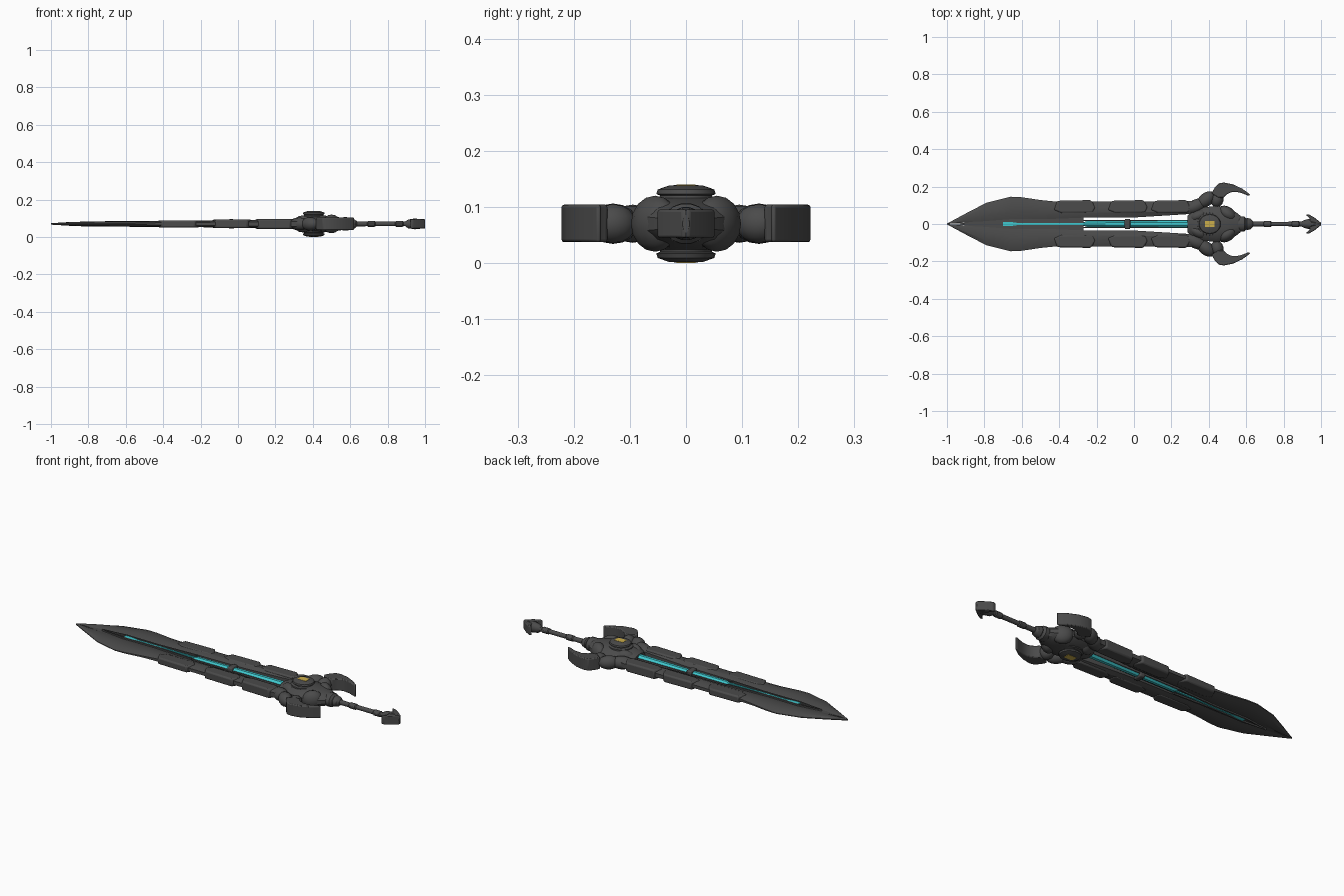
import bpy, bmesh, math
from mathutils import Matrix

cube = bpy.data.objects.get("Cube")
if cube:
    bpy.data.objects.remove(cube, do_unlink=True)

M = 0.07  # height of the middle plane


def material(name, rgb):
    m = bpy.data.materials.new(name)
    m.use_nodes = True
    m.diffuse_color = (*rgb, 1)
    m.node_tree.nodes["Principled BSDF"].inputs["Base Color"].default_value = (*rgb, 1)
    return m


STEEL = material("dark steel", (0.07, 0.07, 0.07))
GLOW = material("cyan glow", (0.05, 0.58, 0.62))
GOLD = material("gold", (0.6, 0.42, 0.07))


def finish(name, bm, mat, mirror="", bevel=0, angle=30):
    """Turn a bmesh into an object, mirrored across the middle where wanted."""
    bmesh.ops.recalc_face_normals(bm, faces=bm.faces)
    me = bpy.data.meshes.new(name)
    bm.to_mesh(me)
    bm.free()
    me.materials.append(mat)
    ob = bpy.data.objects.new(name, me)
    bpy.context.collection.objects.link(ob)
    ob.location.z = M
    if bevel:
        b = ob.modifiers.new("Bevel", "BEVEL")
        b.width, b.segments, b.limit_method = bevel, 2, "ANGLE"
    if mirror:
        m = ob.modifiers.new("Mirror", "MIRROR")
        m.use_axis = (False, "y" in mirror, "z" in mirror)
        m.use_mirror_merge = False
    bpy.ops.object.select_all(action="DESELECT")
    bpy.context.view_layer.objects.active = ob
    ob.select_set(True)
    bpy.ops.object.shade_smooth_by_angle(angle=math.radians(angle))
    return ob


def loft(name, rings, mat=STEEL, **kw):
    """Skin a list of equal-length closed rings and cap both ends."""
    bm = bmesh.new()
    loops = [[bm.verts.new(p) for p in r] for r in rings]
    for a, b in zip(loops, loops[1:]):
        for i in range(len(a)):
            j = (i + 1) % len(a)
            bm.faces.new((a[i], a[j], b[j], b[i]))
    bm.faces.new(loops[0])
    bm.faces.new(loops[-1])
    return finish(name, bm, mat, **kw)


def oval_x(name, stations, sides=12, power=1.0, **kw):
    """Oval body along x from (x, half width, half height) stations."""
    def bend(v):
        return math.copysign(abs(v) ** power, v)
    angles = [2 * math.pi * (i + 0.5) / sides for i in range(sides)]
    return loft(name, [[(x, ry * bend(math.cos(a)), rz * bend(math.sin(a)))
                        for a in angles] for x, ry, rz in stations], **kw)


def prism(name, outline, z0, z1, mat=STEEL, **kw):
    return loft(name, [[(x, y, z) for x, y in outline] for z in (z0, z1)], mat, **kw)


def slab(name, x0, x1, y0, y1, z0, z1, mat=STEEL, **kw):
    return prism(name, [(x0, y0), (x1, y0), (x1, y1), (x0, y1)], z0, z1, mat, **kw)


def lump(name, centre, size, turn=0, **kw):
    """Squashed ball used for the rounded armour joints."""
    bm = bmesh.new()
    bmesh.ops.create_uvsphere(bm, u_segments=16, v_segments=8, radius=1)
    bm.transform(Matrix.Translation(centre) @ Matrix.Rotation(math.radians(turn), 4, "Z")
                 @ Matrix.Diagonal((*size, 1)))
    return finish(name, bm, STEEL, **kw)


def blade_ring(x, yi, yo, h, e):
    w = yo - yi
    top = [(yo, e), (yo - 0.25 * w, e + 0.8 * (h - e)), (yi + 0.3 * w, h), (yi, 0.5 * h)]
    return [(x, y, z) for y, z in top] + [(x, y, -z) for y, z in reversed(top)]


# Blade halves: x, inner edge, outer edge, half thickness, half edge thickness
loft("blade_half", [blade_ring(*s) for s in (
    (-1.0, 0, 0.002, 0.004, 0.002), (-0.9, 0.008, 0.056, 0.010, 0.002),
    (-0.79, 0.016, 0.113, 0.013, 0.002), (-0.66, 0.026, 0.146, 0.015, 0.002),
    (-0.6, 0.028, 0.143, 0.015, 0.003), (-0.5, 0.028, 0.128, 0.016, 0.004),
    (-0.42, 0.028, 0.12, 0.016, 0.007), (-0.27, 0.034, 0.12, 0.017, 0.008),
    (0.02, 0.036, 0.12, 0.020, 0.010), (0.18, 0.046, 0.119, 0.023, 0.012),
    (0.34, 0.056, 0.125, 0.027, 0.014))], mirror="y", angle=20)

# Overlapping armour plates along the rails
for i, (x0, x1) in enumerate(((-0.43, -0.22), (-0.14, 0.06), (0.09, 0.29))):
    h = 0.019 + 0.0035 * i
    prism(f"rail_plate_{i + 1}", [(x0, 0.075), (x0 + 0.04, 0.058), (x1, 0.06),
                                  (x1 + 0.015, 0.09), (x1 - 0.01, 0.128), (x0 + 0.02, 0.124)],
          -h, h, mirror="y", bevel=0.008)

# Recessed core of the blade head, with a raised leaf-shaped frame
prism("blade_core", [(-0.96, 0), (-0.79, 0.021), (-0.66, 0.03), (-0.27, 0.037),
                     (-0.27, -0.037), (-0.66, -0.03), (-0.79, -0.021)], -0.006, 0.006)
prism("core_frame", [(-0.84, 0.002), (-0.7, 0.02), (-0.5, 0.018), (-0.27, 0.028),
                     (-0.27, 0.02), (-0.5, 0.009), (-0.68, 0.012)],
      -0.014, 0.014, mirror="y")

# Glowing channel, its side rails and the clamp across it
oval_x("glow_rod_front", [(-0.27, 0.011, 0.010), (-0.25, 0.017, 0.018), (-0.04, 0.018, 0.019)],
       sides=8, mat=GLOW)
oval_x("glow_rod_rear", [(-0.04, 0.019, 0.019), (0.29, 0.021, 0.022)], sides=8, mat=GLOW)
slab("channel_side", -0.28, 0.31, 0.017, 0.021, -0.009, 0.009, mirror="y")
slab("channel_clamp", -0.05, -0.02, -0.027, 0.027, -0.025, 0.025, bevel=0.006)
slab("glow_line", -0.62, -0.26, -0.005, 0.005, 0.005, 0.012, GLOW, mirror="z")
prism("glow_leaf", [(-0.7, 0.011), (-0.68, 0.014), (-0.61, 0.004), (-0.61, -0.004),
                    (-0.68, -0.014), (-0.7, -0.011)], 0.005, 0.012, GLOW, mirror="z")

# Guard body and neck
oval_x("guard_body", [(0.285, 0.045, 0.025), (0.31, 0.07, 0.034), (0.36, 0.09, 0.044),
                      (0.44, 0.1, 0.047), (0.5, 0.092, 0.043), (0.545, 0.065, 0.036),
                      (0.57, 0.045, 0.03)], power=0.85)
oval_x("guard_neck", [(0.55, 0.03, 0.03), (0.565, 0.042, 0.037), (0.59, 0.042, 0.036),
                      (0.6, 0.03, 0.027), (0.605, 0.033, 0.03), (0.625, 0.028, 0.024),
                      (0.635, 0.016, 0.015)], sides=16)
lump("guard_cheek", (0.5, 0.055, 0), (0.055, 0.036, 0.05), -35, mirror="y")
lump("guard_brow", (0.345, 0.045, 0), (0.055, 0.032, 0.045), 25, mirror="y")

# Domed hub on both faces, with a gold gem plate
hub = [(0.068, 0.03), (0.066, 0.043), (0.052, 0.046), (0.051, 0.05),
       (0.059, 0.053), (0.056, 0.061), (0.034, 0.068), (0.018, 0.069)]
loft("guard_hub", [[(0.405 + r * math.cos(a), 0.9 * r * math.sin(a), z)
                    for a in (2 * math.pi * i / 20 for i in range(20))]
                   for r, z in hub], mirror="z")
slab("gem_plate", 0.379, 0.431, -0.017, 0.017, 0.064, 0.07, GOLD, mirror="z")

# Shoulder joints linking rails, guard and horns
lump("inner_shoulder", (0.33, 0.095, 0), (0.062, 0.036, 0.034), 25, mirror="y")
lump("middle_shoulder", (0.385, 0.13, 0), (0.055, 0.036, 0.036), 40, mirror="y")
lump("outer_shoulder", (0.445, 0.13, 0), (0.034, 0.042, 0.035), -15, mirror="y")

# Swept horns
prism("horn", [(0.415, 0.165), (0.43, 0.192), (0.452, 0.217), (0.48, 0.222), (0.53, 0.212),
               (0.58, 0.188), (0.622, 0.157), (0.615, 0.15), (0.565, 0.169), (0.525, 0.172),
               (0.495, 0.158), (0.48, 0.14), (0.45, 0.14)],
      -0.033, 0.034, mirror="y", bevel=0.009)

# Grip with collars
oval_x("grip", [(0.61, 0.014, 0.014), (0.75, 0.012, 0.012), (0.92, 0.013, 0.013)], sides=12)
for i, x in enumerate((0.69, 0.84)):
    oval_x(f"grip_collar_{i + 1}", [(x, 0.012, 0.012), (x + 0.006, 0.017, 0.016),
                                    (x + 0.04, 0.017, 0.016), (x + 0.046, 0.012, 0.012)])

# Arrow-shaped pommel
oval_x("pommel_core", [(0.895, 0.014, 0.014), (0.91, 0.022, 0.024), (0.945, 0.03, 0.03),
                       (0.98, 0.018, 0.026), (1.0, 0.006, 0.016)])
prism("pommel_barb", [(0.918, 0.049), (0.935, 0.051), (0.965, 0.034), (1.0, 0.006),
                      (1.0, -0.002), (0.94, -0.002), (0.94, 0.03)],
      -0.025, 0.025, mirror="y", bevel=0.006)
